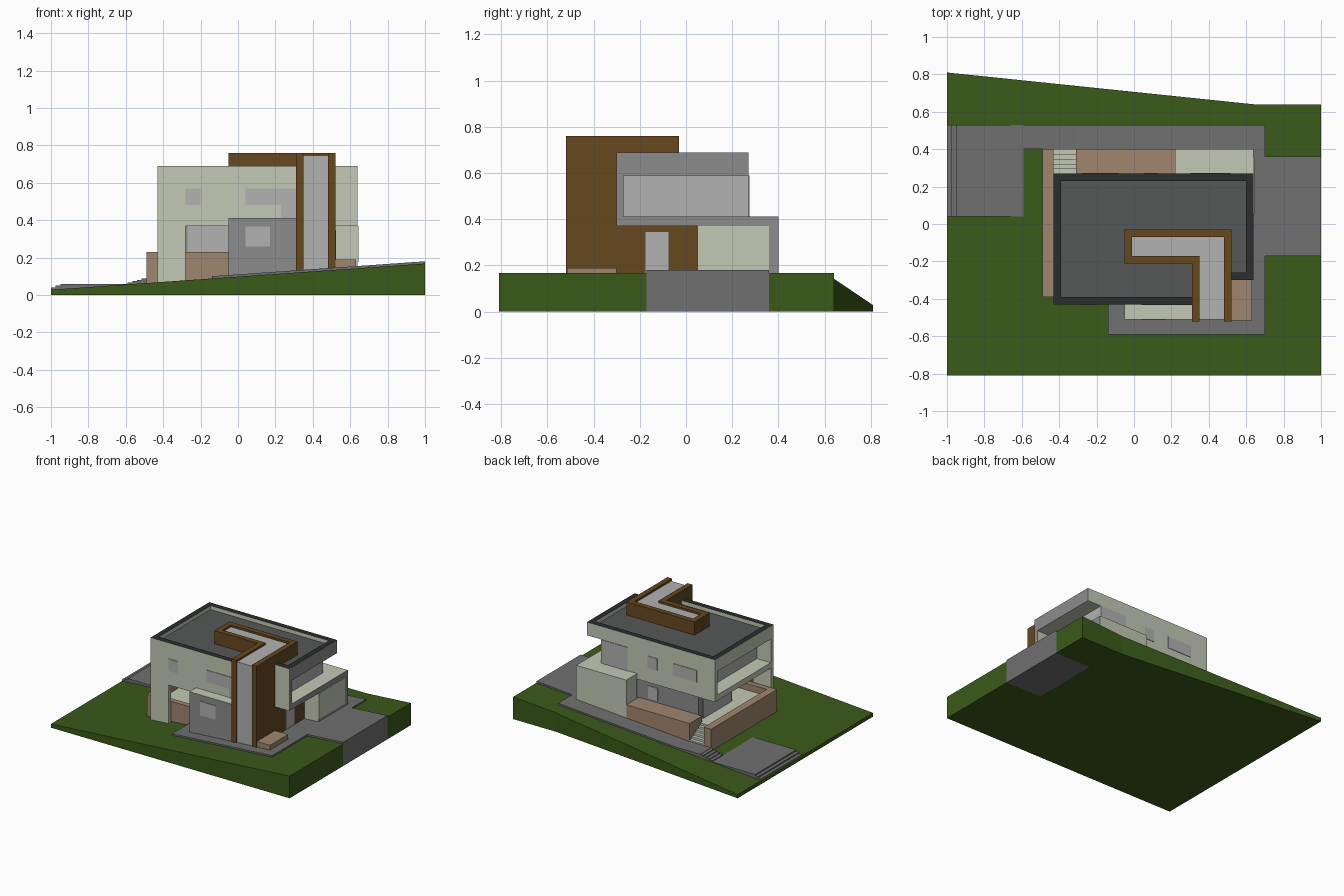
import bpy, bmesh

if "Cube" in bpy.data.objects:
    bpy.data.objects.remove(bpy.data.objects["Cube"])


def mat(name, hexcol):
    rgb = [int(hexcol[i:i + 2], 16) / 255 for i in (0, 2, 4)]
    m = bpy.data.materials.new(name)
    m.diffuse_color = [*[c / 12.92 if c < .04 else ((c + .055) / 1.055) ** 2.4 for c in rgb], 1]
    m.use_nodes = True
    m.node_tree.nodes["Principled BSDF"].inputs["Base Color"].default_value = m.diffuse_color
    return m


GRASS = mat("grass", "3a5a1a")
PAVE = mat("paving", "707070")
PLASTER = mat("plaster", "c3c9b5")
GREY = mat("grey_render", "8c8c8c")
GLASS = mat("glass", "b2b2b2")
TAN = mat("tan_stone", "a0866e")
WOOD = mat("brown_cladding", "664820")
ROOF = mat("roof_felt", "555857")
DARK = mat("dark_coping", "2b2d2e")


def finish(name, bm, mats):
    bmesh.ops.recalc_face_normals(bm, faces=bm.faces[:])
    me = bpy.data.meshes.new(name)
    bm.to_mesh(me)
    bm.free()
    for m in mats:
        me.materials.append(m)
    ob = bpy.data.objects.new(name, me)
    bpy.context.collection.objects.link(ob)
    return ob


def prism_bm(pts, z0, top):
    """Extruded plan outline; top may be a height or a function of x."""
    f = top if callable(top) else (lambda x: top)
    bm = bmesh.new()
    lo = [bm.verts.new((x, y, z0)) for x, y in pts]
    hi = [bm.verts.new((x, y, f(x))) for x, y in pts]
    bm.faces.new(lo[::-1])
    cap = bm.faces.new(hi)
    for i in range(len(pts)):
        j = (i + 1) % len(pts)
        bm.faces.new((lo[i], lo[j], hi[j], hi[i]))
    bm.normal_update()
    return bm, cap


def grey_ends(bm):
    for f in bm.faces:
        if f.normal.x > .9 and f.calc_center_median().x > .63:
            f.material_index = 1


def prism(name, pts, z0, top, m, right=None):
    bm, _ = prism_bm(pts, z0, top)
    if right:
        grey_ends(bm)
    return finish(name, bm, [m, right] if right else [m])


def box(name, x0, x1, y0, y1, z0, z1, m, right=None):
    return prism(name, [(x0, y0), (x1, y0), (x1, y1), (x0, y1)], z0, z1, m, right)


def ground(x):
    return .028 + .07 * (x + 1)


def paved(x):
    return ground(x) + .012


# sloping site and paving
prism("terrain", [(-1, -.81), (1, -.81), (1, -.17), (.7, -.17), (.7, .36), (1, .36),
                  (1, .64), (.64, .64), (-1, .81)], 0, ground, GRASS)
prism("driveway", [(.7, -.17), (1, -.17), (1, .36), (.7, .36)], 0, paved, PAVE)
prism("path", [(-.14, -.59), (.7, -.59), (.7, .53), (-.31, .53), (-.31, .4), (-.14, .4)],
      .03, paved, PAVE)
box("path_landing", -.49, -.31, .4, .53, .03, .09, PAVE)
box("patio", -.95, -.59, .04, .53, .028, .06, PAVE)
for i in range(2):
    box("patio_step", -1 + .025 * i, -.975 + .025 * i, .04, .53, .028, .04 + .01 * i, PAVE)
for i in range(4):
    box("garden_step", -.59 + .025 * i, -.565 + .025 * i, .4, .53, .03, .067 + .007 * i, PAVE)

# terrace, low walls and planters
box("terrace_floor", -.43, -.05, -.35, .27, .05, .18, PLASTER)
for i in range(5):
    box("terrace_step", -.43, -.31, .27, .4 - .026 * i, .05, .1 + .016 * i, PLASTER)
box("terrace_side_wall", -.49, -.43, -.39, .4, .03, .23, TAN)
box("terrace_front_wall", -.43, -.05, -.39, -.35, .05, .23, TAN)
box("back_planter", -.31, .22, .25, .4, .05, .225, TAN)
box("entry_planter", .52, .63, -.515, -.3, .1, .19, TAN)

# ground floor
box("ground_core", -.28, .5, -.15, .25, .05, .37, GREY)
box("core_front_glass", -.27, -.05, -.155, -.15, .18, .37, GLASS)
box("core_side_glass", -.285, -.28, -.13, .2, .18, .36, GLASS)
box("core_back_window", .06, .14, .25, .254, .24, .335, GLASS)
bm, cap = prism_bm([(-.05, -.51), (.31, -.51), (.31, -.15), (-.05, -.15)], .05, .412)
for f in bm.faces:
    f.material_index = 0 if f is cap else 1
finish("front_bay", bm, [PLASTER, GREY])
box("front_bay_window", .04, .17, -.514, -.51, .26, .365, GLASS)
box("garage", .45, .64, .05, .27, .1, .37, PLASTER, GREY)
box("garage_back", .22, .64, .27, .4, .1, .412, PLASTER, GREY)
box("garage_door", .64, .643, .05, .36, .175, .37, PLASTER)
box("front_leg", -.43, -.28, -.43, -.4, .03, .37, PLASTER)

# upper floor: slab, rooms, balcony end walls
outline = [(-.43, -.43), (.4, -.43), (.4, -.3), (.64, -.3), (.64, .27), (-.43, .27)]
prism("upper_floor_slab", outline, .37, .412, PLASTER, GREY)
prism("upper_rooms", [(-.31, -.43), (.4, -.43), (.4, -.3), (.515, -.3), (.515, .27), (-.31, .27)],
      .412, .59, PLASTER)
box("left_balcony_front_wall", -.43, -.31, -.43, -.4, .412, .59, PLASTER)
box("left_balcony_back_wall", -.43, -.31, .24, .27, .412, .59, PLASTER)
box("right_balcony_front_wall", .515, .64, -.3, -.27, .412, .59, PLASTER, GREY)
box("left_balcony_glass", -.314, -.31, -.4, .24, .412, .59, GLASS)
box("right_balcony_glass", .515, .525, -.27, .27, .412, .59, GLASS)
for x0, x1, z0 in [(-.28, -.2, .48), (.04, .23, .48), (.23, .31, .412)]:
    box("front_window", x0, x1, -.434, -.43, z0, .57, GLASS)
for x0, x1, z0, z1 in [(-.28, -.08, .48, .57), (.05, .13, .48, .57), (.3, .515, .412, .59)]:
    box("back_window", x0, x1, .27, .274, z0, z1, GLASS)

# roof with dark coping and sunken felt
bm, cap = prism_bm(outline, .59, .69)
grey_ends(bm)
for f in bmesh.ops.inset_region(bm, faces=[cap], thickness=.04, use_even_offset=True)["faces"]:
    f.material_index = 2
inner = bmesh.ops.extrude_discrete_faces(bm, faces=[cap])["faces"][0]
bmesh.ops.translate(bm, verts=inner.verts[:], vec=(0, 0, -.03))
for e in inner.edges:
    for f in e.link_faces:
        f.material_index = 0
inner.material_index = 3
finish("roof", bm, [PLASTER, GREY, DARK, ROOF])

# brown tower that folds over the roof, with pale infill
band = [(.31, -.52), (.31, -.21), (-.05, -.21), (-.05, -.03), (.52, -.03), (.52, -.52),
        (.48, -.52), (.48, -.07), (-.01, -.07), (-.01, -.17), (.35, -.17), (.35, -.52)]
prism("tower_band", band, .5, .76, WOOD)
prism("tower_infill", [(.35, -.51), (.48, -.51), (.48, -.07), (-.01, -.07), (-.01, -.17), (.35, -.17)],
      .5, .745, GLASS)
box("tower_left_leg", .31, .35, -.52, -.15, .08, .5, WOOD)
box("tower_right_leg", .48, .52, -.52, .05, .08, .5, WOOD)
box("tower_panel", .35, .48, -.51, -.15, .08, .5, GLASS)
box("entry_door", .52, .524, -.175, -.075, .15, .345, GLASS)
